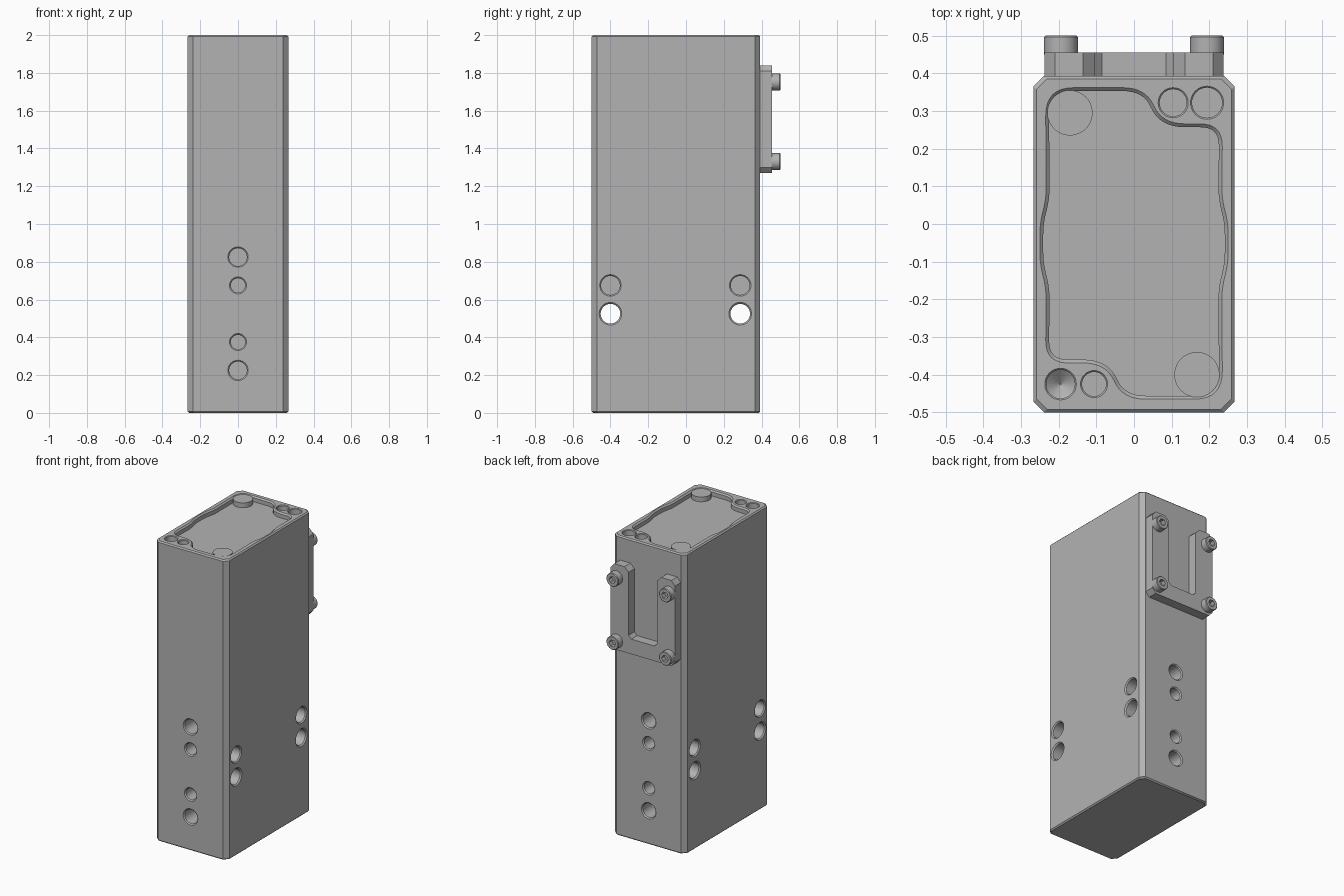
import bpy, bmesh, math
from mathutils import Vector

cube = bpy.data.objects.get("Cube")
if cube:
    bpy.data.objects.remove(cube, do_unlink=True)

GREY = (0.45, 0.45, 0.45, 1)
metal = bpy.data.materials.new("machined grey")
metal.use_nodes = True
metal.diffuse_color = GREY
metal.node_tree.nodes["Principled BSDF"].inputs["Base Color"].default_value = GREY


def loft(name, rings):
    """Closed solid through rings of equal length."""
    bm = bmesh.new()
    loops = [[bm.verts.new(p) for p in ring] for ring in rings]
    n = len(loops[0])
    for a, b in zip(loops, loops[1:]):
        for i in range(n):
            j = (i + 1) % n
            bm.faces.new((a[i], a[j], b[j], b[i]))
    bm.faces.new(loops[0][::-1])
    bm.faces.new(loops[-1])
    bmesh.ops.recalc_face_normals(bm, faces=bm.faces)
    mesh = bpy.data.meshes.new(name)
    bm.to_mesh(mesh)
    bm.free()
    mesh.materials.append(metal)
    obj = bpy.data.objects.new(name, mesh)
    bpy.context.collection.objects.link(obj)
    return obj


def turned(name, profile, origin, direction, sides=32):
    """Solid of revolution; profile is (radius, distance along direction)."""
    turn = Vector(direction).to_track_quat('Z', 'Y')
    steps = [2 * math.pi * i / sides for i in range(sides)]
    return loft(name, [[Vector(origin) + turn @ Vector((r * math.cos(a), r * math.sin(a), d))
                        for a in steps] for r, d in profile])


def hole(origin, direction, r, depth, lip=0.007, tip=None):
    """Cutter for a blind hole with a chamfered mouth."""
    profile = [(r + 2 * lip, -lip), (r, lip), (r, depth)]
    if tip:
        profile.append((0.002, depth + tip))
    return turned("hole_cutter", profile, origin, direction)


def cut(obj, cutters):
    for c in cutters:
        mod = obj.modifiers.new("cut", 'BOOLEAN')
        mod.operation = 'DIFFERENCE'
        mod.solver = 'EXACT'
        mod.object = c
        c.hide_render = True
    graph = bpy.context.evaluated_depsgraph_get()
    mesh = bpy.data.meshes.new_from_object(obj.evaluated_get(graph))
    obj.modifiers.clear()
    obj.data = mesh
    for c in cutters:
        bpy.data.objects.remove(c, do_unlink=True)


def rounded(points, steps=8):
    """Round each (x, y, reach) corner of a closed outline."""
    out = []
    for i, (x, y, reach) in enumerate(points):
        p = Vector((x, y))
        a = Vector(points[i - 1][:2]) - p
        b = Vector(points[(i + 1) % len(points)][:2]) - p
        start = p + a.normalized() * min(reach, a.length * 0.48)
        end = p + b.normalized() * min(reach, b.length * 0.48)
        for k in range(steps + 1):
            t = k / steps
            out.append(start * (1 - t) ** 2 + p * 2 * t * (1 - t) + end * t * t)
    return out


def inset(outline, d):
    """Shift a clockwise outline inward by d."""
    out = []
    for i, p in enumerate(outline):
        t = (outline[(i + 1) % len(outline)] - outline[i - 1]).normalized()
        out.append(p + Vector((t.y, -t.x)) * d)
    return out


# Body with chamfered edges
W, FRONT, BACK, H, C = 0.267, -0.5, 0.393, 2.0, 0.028
E = 0.008


def body_ring(z, d):
    w, f, b = W - d, FRONT + d, BACK - d
    half = [(w - C, f), (w, f + C), (w, b - C), (w - C, b)]
    return [(x, y, z) for x, y in half] + [(-x, y, z) for x, y in reversed(half)]


body = loft("body", [body_ring(0, E), body_ring(E, 0), body_ring(H - E, 0), body_ring(H, E)])

# Top pocket, symmetric about its centre
MID = -0.0515
half = [(-0.235, 0.362, 0.075), (0.03, 0.362, 0.06), (0.075, 0.266, 0.06), (0.235, 0.266, 0.06),
        (0.233, 0.07, 0.03), (0.25, 0.0, 0.03), (0.25, -0.103, 0.03), (0.233, -0.173, 0.03)]
outline = rounded(half + [(-x, 2 * MID - y, r) for x, y, r in half])
FLOOR = H - 0.035
pocket = loft("pocket_cutter", [[(p.x, p.y, z) for p in inset(outline, d)]
              for z, d in ((FLOOR, 0.009), (H - 0.009, 0.009), (H + 0.002, -0.002))])
cutters = [pocket]

# Holes in the top rim
for x, y, r, tip in ((0.104, 0.322, 0.036, None), (0.194, 0.322, 0.04, None),
                     (-0.195, -0.425, 0.038, 0.03), (-0.106, -0.425, 0.032, None)):
    cutters.append(hole((x, y, H), (0, 0, -1), r, 0.06, 0.004, tip))

# Holes in the front and back
for z, r in ((0.825, 0.047), (0.675, 0.038), (0.375, 0.038), (0.225, 0.047)):
    cutters.append(hole((0, FRONT, z), (0, 1, 0), r, 0.12))
    cutters.append(hole((0, BACK, z), (0, -1, 0), r, 0.12))

# Blind and through holes in the sides
for y in (-0.4, 0.287):
    for s in (-1, 1):
        cutters.append(hole((s * W, y, 0.675), (-s, 0, 0), 0.05, 0.12))
    r, lip = 0.052, 0.008
    cutters.append(turned("through_cutter", [(r + 2 * lip, -lip), (r, lip), (r, 2 * W - lip),
                   (r + 2 * lip, 2 * W + lip)], (-W, y, 0.525), (1, 0, 0)))
cut(body, cutters)

# Round pads in the pocket
pads = [turned(n, [(0.06, -0.005), (0.06, 0.032)], (x, y, FLOOR), (0, 0, 1), 48)
        for n, x, y in (("back_pad", -0.17, 0.295), ("front_pad", 0.167, -0.4))]

# U-shaped bracket on the back
side = [(0.022, 1.37), (0.085, 1.37), (0.105, 1.39), (0.105, 1.81), (0.135, 1.84), (0.21, 1.84),
        (0.237, 1.81), (0.237, 1.30), (0.21, 1.27), (0.022, 1.27)]
profile = side + [(-x, z) for x, z in reversed(side)]
PLATE = 0.455
bracket = loft("bracket", [[(x, y, z) for x, z in profile] for y in (BACK - 0.002, PLATE)])

# Socket screws holding the bracket
screws = []
for x in (-0.194, 0.194):
    for z in (1.33, 1.752):
        s = turned("bracket_screw", [(0.045, -0.005), (0.045, 0.041), (0.041, 0.045)],
                   (x, PLATE, z), (0, 1, 0))
        cut(s, [turned("socket_cutter", [(0.024, 0.015), (0.024, 0.06)], (x, PLATE, z), (0, 1, 0), 6)])
        screws.append(s)

# Smooth the round walls, keep machined edges sharp
bpy.ops.object.select_all(action='DESELECT')
for obj in [body, bracket] + pads + screws:
    obj.select_set(True)
bpy.context.view_layer.objects.active = body
bpy.ops.object.shade_smooth_by_angle(angle=math.radians(30))
